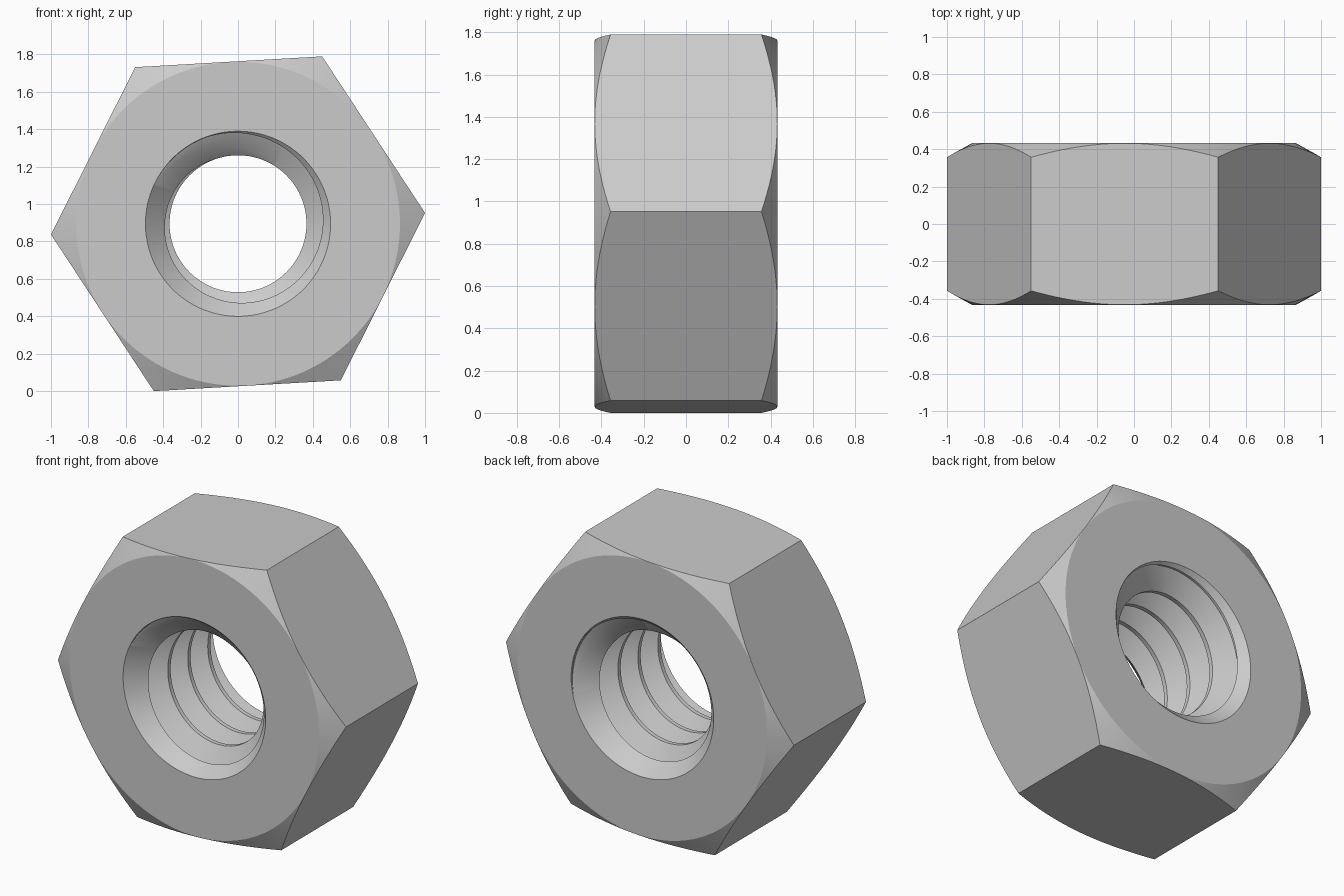
import bpy, bmesh, math

if "Cube" in bpy.data.objects:
    bpy.data.objects.remove(bpy.data.objects["Cube"])

TAU = 2 * math.pi
SIDES = 120             # smoothness of round parts
HALF = 0.4325           # half thickness of the nut
CORNER = 1.0016         # hexagon corner radius
TILT = math.radians(3.3)
FACE_R = 0.866          # chamfer circle on the flat faces
MINOR, MAJOR, PITCH = 0.366, 0.492, 0.198
CENTRE_Z = CORNER * math.sin(math.radians(60) + TILT)


def point(r, a, y):
    """Position around the y axis, turning clockwise seen from the front."""
    return (r * math.cos(a), y, -r * math.sin(a))


def finish(name, bm):
    bmesh.ops.recalc_face_normals(bm, faces=bm.faces)
    me = bpy.data.meshes.new(name)
    bm.to_mesh(me)
    bm.free()
    ob = bpy.data.objects.new(name, me)
    bpy.context.collection.objects.link(ob)
    ob.location.z = CENTRE_Z
    return ob


def lathe(name, profile, sides, start=0.0):
    """Closed solid from (radius, y) rings, with flat end caps."""
    bm = bmesh.new()
    rings = [[bm.verts.new(point(r, start + TAU * i / sides, y)) for i in range(sides)]
             for r, y in profile]
    for a, b in zip(rings, rings[1:]):
        for i in range(sides):
            j = (i + 1) % sides
            bm.faces.new((a[i], a[j], b[j], b[i]))
    bm.faces.new(rings[0])
    bm.faces.new(rings[-1])
    return finish(name, bm)


def thread_core(name, turns=9):
    """Solid helical screw used to cut the threaded bore."""
    bm = bmesh.new()
    root = 0.0125
    flank = root + (MAJOR - MINOR) * math.tan(math.radians(30))
    profile = [(MAJOR, -root), (MAJOR, root), (MINOR, flank), (MINOR, PITCH - flank)]
    y0 = -0.357 - 2 * PITCH
    n = SIDES
    v = [[bm.verts.new(point(r, TAU * t / n, y0 + PITCH * t / n + dy)) for r, dy in profile]
         for t in range(n * turns + 1)]

    def vert(t, k):
        return v[t][k] if k < 4 else v[t + n][0]

    last = n * (turns - 1)
    for t in range(n * turns):
        for k in range(4 if t < last else 0):
            a, b, c, d = vert(t, k), vert(t + 1, k), vert(t + 1, k + 1), vert(t, k + 1)
            bm.faces.new((a, b, c))
            bm.faces.new((a, c, d))
    # fan caps close both helical ends
    for t0, y in ((0, y0 - 0.2), (last, y0 + PITCH * turns + 0.2)):
        loop = [v[t][0] for t in range(t0, t0 + n + 1)] + [v[t0][k] for k in (3, 2, 1)]
        tip = bm.verts.new((0, y, 0))
        for a, b in zip(loop, loop[1:] + loop[:1]):
            bm.faces.new((a, b, tip))
    # drop the unused profile points of the final turn
    bmesh.ops.delete(bm, geom=[w for w in bm.verts if not w.link_faces], context='VERTS')
    return finish(name, bm)


def boolean(ob, tool, operation):
    mod = ob.modifiers.new(operation.lower(), 'BOOLEAN')
    mod.operation, mod.object, mod.solver = operation, tool, 'EXACT'
    bpy.context.view_layer.objects.active = ob
    bpy.ops.object.modifier_apply(modifier=mod.name)
    bpy.data.objects.remove(tool)


# hexagonal body
nut = lathe("hex_nut", [(CORNER, -HALF - 0.05), (CORNER, HALF + 0.05)], 6, -TILT)

# conical chamfers on the corners, front and back
slope = 0.0755 / (CORNER - FACE_R)
rim = HALF - (1.2 - FACE_R) * slope
boolean(nut, lathe("chamfer_solid", [(FACE_R, -HALF), (1.2, -rim), (1.2, rim),
                                     (FACE_R, HALF)], SIDES), 'INTERSECT')

# threaded bore and its countersunk mouths
boolean(nut, thread_core("thread_cutter"), 'DIFFERENCE')
boolean(nut, lathe("countersink_cutter", [(0.595, -HALF - 0.1), (0.3, -HALF + 0.195),
                                          (0.3, HALF - 0.195), (0.595, HALF + 0.1)],
                   SIDES, 0.011), 'DIFFERENCE')

# plain steel
steel = bpy.data.materials.new("steel_grey")
steel.diffuse_color = (0.6, 0.6, 0.6, 1)
steel.use_nodes = True
steel.node_tree.nodes["Principled BSDF"].inputs["Base Color"].default_value = steel.diffuse_color
nut.data.materials.clear()
nut.data.materials.append(steel)
for poly in nut.data.polygons:
    poly.material_index = 0

bpy.ops.object.select_all(action='DESELECT')
nut.select_set(True)
bpy.context.view_layer.objects.active = nut
bpy.ops.object.shade_smooth_by_angle(angle=math.radians(20))
